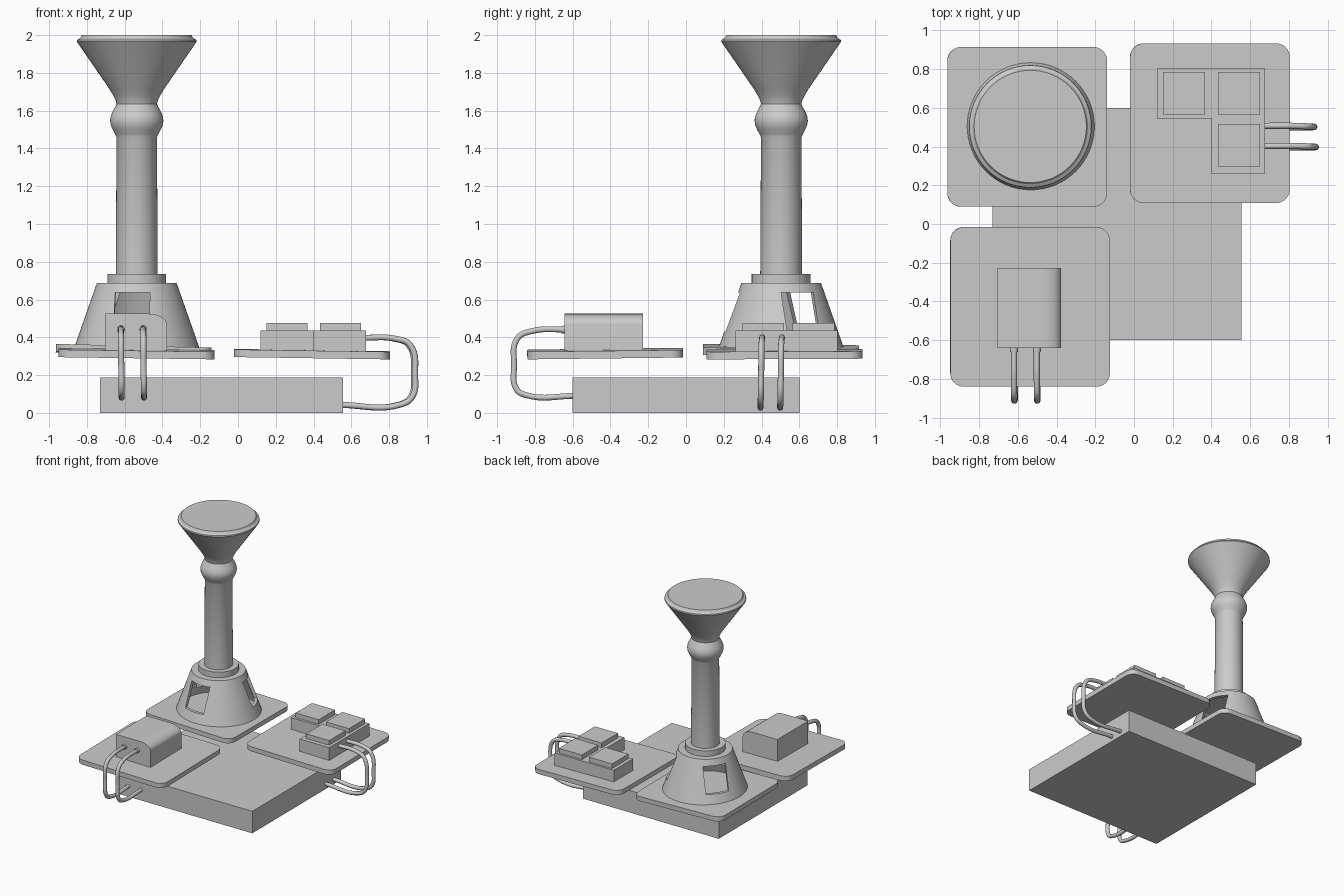
import bpy, bmesh, math
from mathutils import Matrix

if "Cube" in bpy.data.objects:
    bpy.data.objects.remove(bpy.data.objects["Cube"])


def make_object(name, bm, smooth=None):
    bmesh.ops.recalc_face_normals(bm, faces=bm.faces)
    me = bpy.data.meshes.new(name)
    bm.to_mesh(me)
    bm.free()
    ob = bpy.data.objects.new(name, me)
    bpy.context.collection.objects.link(ob)
    if smooth:
        smooth_object(ob, smooth)
    return ob


def smooth_object(ob, angle):
    bpy.ops.object.select_all(action='DESELECT')
    ob.select_set(True)
    bpy.context.view_layer.objects.active = ob
    bpy.ops.object.shade_smooth_by_angle(angle=math.radians(angle))


def prism(name, outline, to_3d, depth, smooth=None):
    """Extrude a flat outline along the vector 'depth'."""
    bm = bmesh.new()
    face = bm.faces.new([bm.verts.new(to_3d(*p)) for p in outline])
    ext = bmesh.ops.extrude_face_region(bm, geom=[face])
    verts = [g for g in ext['geom'] if isinstance(g, bmesh.types.BMVert)]
    bmesh.ops.translate(bm, verts=verts, vec=depth)
    return make_object(name, bm, smooth)


def box(name, x0, x1, y0, y1, z0, z1):
    return prism(name, [(x0, y0), (x1, y0), (x1, y1), (x0, y1)],
                 lambda x, y: (x, y, z0), (0, 0, z1 - z0))


def lathe(name, profile, centre, steps=64, smooth=30):
    bm = bmesh.new()
    verts = [bm.verts.new((r, 0, z)) for r, z in profile]
    edges = [bm.edges.new(p) for p in zip(verts, verts[1:])]
    bmesh.ops.spin(bm, geom=verts + edges, axis=(0, 0, 1), cent=(0, 0, 0),
                   angle=math.tau, steps=steps)
    bmesh.ops.remove_doubles(bm, verts=bm.verts, dist=1e-4)
    bmesh.ops.translate(bm, verts=bm.verts, vec=(*centre, 0))
    return make_object(name, bm, smooth)


def plate(name, cx, cy, cz, slope_x, slope_y, half=0.4125, radius=0.07):
    """Thin rounded square plate with a slight tilt."""
    outline = []
    for k, (sx, sy) in enumerate([(1, 1), (-1, 1), (-1, -1), (1, -1)]):
        for i in range(9):
            a = math.radians(90 * k + 90 * i / 8)
            outline.append((sx * (half - radius) + radius * math.cos(a),
                            sy * (half - radius) + radius * math.sin(a)))
    ob = prism(name, outline, lambda x, y: (x, y, -0.02), (0, 0, 0.04), 30)
    ob.location = (cx, cy, cz)
    ob.rotation_euler = (slope_y, -slope_x, 0)


def cable(name, points, radius=0.016):
    cu = bpy.data.curves.new(name, 'CURVE')
    cu.dimensions = '3D'
    cu.bevel_depth = radius
    cu.bevel_resolution = 3
    cu.resolution_u = 8
    cu.use_fill_caps = True
    sp = cu.splines.new('BEZIER')
    sp.bezier_points.add(len(points) - 1)
    for bp, p in zip(sp.bezier_points, points):
        bp.co = p
        bp.handle_left_type = bp.handle_right_type = 'AUTO'
    ob = bpy.data.objects.new(name, cu)
    bpy.context.collection.objects.link(ob)
    bpy.ops.object.select_all(action='DESELECT')
    ob.select_set(True)
    bpy.context.view_layer.objects.active = ob
    bpy.ops.object.convert(target='MESH')
    smooth_object(bpy.context.object, 40)


# Base slab and the three floating plates
box("base_slab", -0.73, 0.555, -0.6, 0.6, 0, 0.188)
plate("column_plate", -0.552, 0.502, 0.332, -0.024, -0.008)
plate("block_plate", 0.392, 0.521, 0.311, -0.015, 0.004)
plate("housing_plate", -0.537, -0.428, 0.314, -0.014, 0.012)

# Hollow conical foot with three windows
C = (-0.536, 0.504)
foot = lathe("column_foot", [(0, 0.688), (0.211, 0.688), (0.333, 0.34), (0.308, 0.34),
                             (0.19, 0.665), (0, 0.665)], C)
# close the annular bottom is part of the profile; cut the windows
for i in range(3):
    a = math.radians(-6 + 120 * i)
    cutter = box("window_cutter", -0.093, 0.093, -0.5, -0.12, 0.43, 0.637)
    cutter.data.transform(Matrix.Translation((*C, 0)) @ Matrix.Rotation(a, 4, 'Z'))
    cutter.hide_render = True
    cutter.hide_set(True)
    cut = foot.modifiers.new("window", 'BOOLEAN')
    cut.operation = 'DIFFERENCE'
    cut.solver = 'EXACT'
    cut.object = cutter
bpy.context.view_layer.update()
cut_mesh = bpy.data.meshes.new_from_object(
    foot.evaluated_get(bpy.context.evaluated_depsgraph_get()))
foot.modifiers.clear()
foot.data = cut_mesh
for ob in [o for o in bpy.data.objects if o.name.startswith("window_cutter")]:
    bpy.data.objects.remove(ob)

# Collar, shaft, bulge and flared top in one turned profile
bulge = [(0.107 + 0.034 * math.sin(math.pi * i / 10) ** 1.2 if 0 < i < 10 else 0.107,
          1.46 + 0.175 * i / 10) for i in range(11)]
lathe("column", [(0, 0.68), (0.156, 0.68), (0.156, 0.735), (0.111, 0.735)] + bulge +
      [(0.112, 1.655), (0.124, 1.68), (0.145, 1.715), (0.317, 1.965), (0.315, 1.975),
       (0.298, 1.985), (0.29, 2.0), (0, 2.0)], C)

# Stepped L-shaped block with three raised pads
prism("l_block", [(0.12, 0.545), (0.40, 0.545), (0.40, 0.262), (0.678, 0.262),
                  (0.678, 0.803), (0.12, 0.803)],
      lambda x, y: (x, y, 0.315), (0, 0, 0.12))
for n, (x, y) in enumerate([(0.15, 0.565), (0.435, 0.565), (0.435, 0.298)]):
    box(f"pad_{n + 1}", x, x + 0.217, y, y + 0.22, 0.425, 0.475)

# Housing with one rounded shoulder
shoulder = [(-0.475 + 0.098 * math.cos(t), 0.468 + 0.057 * math.sin(t))
            for t in [math.radians(90 * i / 8) for i in range(9)]]
prism("housing", [(-0.705, 0.31), (-0.377, 0.31)] + shoulder + [(-0.705, 0.525)],
      lambda x, z: (x, -0.642, z), (0, 0.415, 0), 30)

# Cable pairs looping down to the slab
for n, (y, dx) in enumerate([(0.507, 0), (0.403, 0.008)]):
    cable(f"block_cable_{n + 1}", [(x + dx, y + dy, z) for x, dy, z in [
        (0.65, 0, 0.398), (0.83, 0, 0.392), (0.903, -0.003, 0.36), (0.93, -0.005, 0.2),
        (0.915, -0.007, 0.085), (0.86, -0.008, 0.046), (0.53, -0.008, 0.042)]])
for n, x in enumerate([-0.62, -0.502]):
    cable(f"housing_cable_{n + 1}", [(x + dx, y, z) for dx, y, z in [
        (0, -0.62, 0.442), (0, -0.82, 0.432), (0.001, -0.892, 0.395), (0.002, -0.91, 0.25),
        (0.004, -0.897, 0.125), (0.004, -0.85, 0.095), (0.004, -0.58, 0.09)]])
    cable(f"housing_grommet_{n + 1}", [(x, -0.63, 0.442), (x, -0.66, 0.441)], 0.021)
